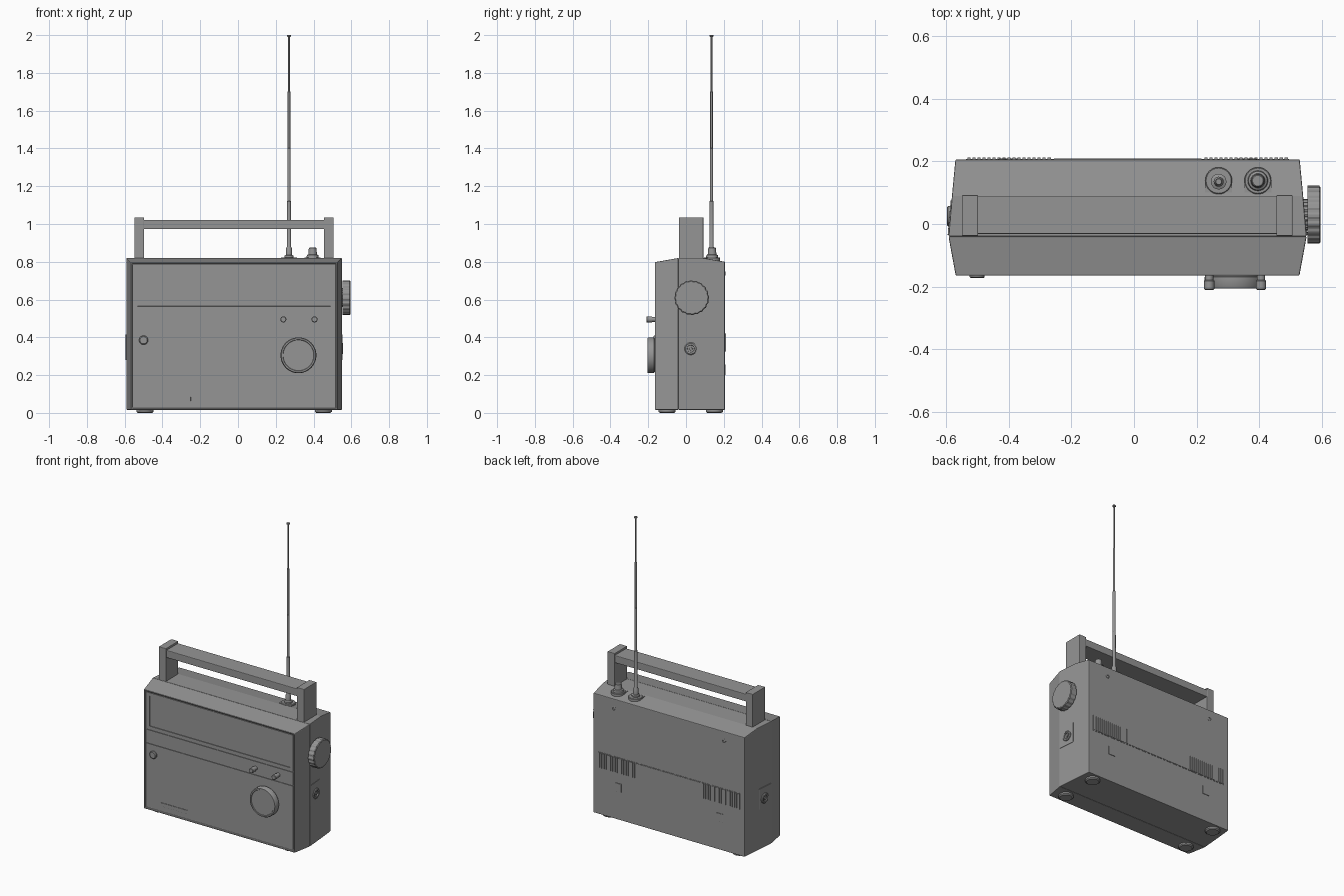
import bpy, bmesh, math
from mathutils import Matrix, Vector

cube = bpy.data.objects.get("Cube")
if cube:
    bpy.data.objects.remove(cube, do_unlink=True)

grey = bpy.data.materials.new("mid_grey")
grey.use_nodes = True
colour = (0.3, 0.3, 0.3, 1)
grey.diffuse_color = colour
grey.node_tree.nodes["Principled BSDF"].inputs["Base Color"].default_value = colour

CX = -0.0205                      # middle of the case
AXES = {"z": Matrix(), "x": Matrix.Rotation(math.pi / 2, 4, "Y"),
        "-x": Matrix.Rotation(-math.pi / 2, 4, "Y"),
        "y": Matrix.Rotation(-math.pi / 2, 4, "X"),
        "-y": Matrix.Rotation(math.pi / 2, 4, "X")}


def finish(name, bm, bevel=0, smooth=False):
    bmesh.ops.recalc_face_normals(bm, faces=bm.faces)
    mesh = bpy.data.meshes.new(name)
    bm.to_mesh(mesh)
    bm.free()
    mesh.materials.append(grey)
    ob = bpy.data.objects.new(name, mesh)
    bpy.context.collection.objects.link(ob)
    if bevel:
        mod = ob.modifiers.new("bevel", "BEVEL")
        mod.width = bevel
        mod.segments = 2
        mod.limit_method = "ANGLE"
    if smooth:
        bpy.ops.object.select_all(action="DESELECT")
        ob.select_set(True)
        bpy.context.view_layer.objects.active = ob
        bpy.ops.object.shade_smooth_by_angle(angle=math.radians(35))
    return ob


def box(name, lo, hi, bevel=0, turn=0):
    lo, hi = Vector(lo), Vector(hi)
    bm = bmesh.new()
    bmesh.ops.create_cube(bm, size=1, matrix=Matrix.Diagonal((*(hi - lo), 1)))
    bm.transform(Matrix.Translation((lo + hi) / 2) @ Matrix.Rotation(turn, 4, "Z"))
    return finish(name, bm, bevel)


def lathe(name, profile, axis, loc, segs=32, flute=0):
    """Turn (radius, height) pairs about an axis, with optional flutes."""
    bm = bmesh.new()
    rings = []
    for r, h in profile:
        ring = []
        for i in range(segs):
            a = math.tau * i / segs
            rr = r - flute * (i // 2 % 2)
            ring.append(bm.verts.new((rr * math.cos(a), rr * math.sin(a), h)))
        rings.append(ring)
    for a, b in zip(rings, rings[1:]):
        for i in range(segs):
            j = (i + 1) % segs
            bm.faces.new((a[i], a[j], b[j], b[i]))
    bm.faces.new(rings[0])
    bm.faces.new(rings[-1])
    bm.transform(Matrix.Translation(loc) @ AXES[axis])
    return finish(name, bm, smooth=not flute)


def shell(name, sections, recess=False):
    """Loft rectangular sections given as (y, half width, top)."""
    bm = bmesh.new()
    rings = [[bm.verts.new((CX + s * w, y, z)) for s, z in
              ((-1, 0.016), (1, 0.016), (1, top), (-1, top))] for y, w, top in sections]
    for a, b in zip(rings, rings[1:]):
        for i in range(4):
            j = (i + 1) % 4
            bm.faces.new((a[i], a[j], b[j], b[i]))
    front = bm.faces.new(rings[0])
    bm.faces.new(rings[-1])
    bmesh.ops.recalc_face_normals(bm, faces=bm.faces)
    if recess:
        bmesh.ops.inset_region(bm, faces=[front], thickness=0.012)
        bmesh.ops.inset_region(bm, faces=[front], thickness=0.001, depth=-0.009)
    return finish(name, bm, 0.004)


# Case halves
shell("front_case", [(-0.165, 0.548, 0.798), (-0.04, 0.571, 0.82)], True)
shell("back_case", [(-0.04, 0.571, 0.82), (0.09, 0.560, 0.82), (0.206, 0.549, 0.8)])

# Front panels
L, R = CX - 0.532, CX + 0.532
box("lower_panel", (L, -0.16, 0.032), (R, -0.154, 0.448))
box("control_strip", (L, -0.16, 0.453), (R, -0.154, 0.538))
box("slot_bar", (-0.45, -0.163, 0.062), (-0.25, -0.157, 0.085), 0.001)
bm = bmesh.new()
bmesh.ops.create_cube(bm, size=1, matrix=Matrix.Translation((CX, -0.157, 0.663))
                      @ Matrix.Diagonal((R - L, 0.006, 0.24, 1)))
bm.normal_update()
face = [f for f in bm.faces if f.normal.y < -0.9]
bmesh.ops.inset_region(bm, faces=face, thickness=0.03)
bmesh.ops.inset_region(bm, faces=face, thickness=0.0005, depth=-0.004)
finish("dial_panel", bm)

# Front controls
lathe("tuning_knob", [(0.088, 0), (0.088, 0.008), (0.095, 0.01), (0.095, 0.04),
                      (0.091, 0.046), (0.083, 0.046), (0.081, 0.043)],
      "-y", (0.32, -0.159, 0.305), 48)
for x, side in ((0.24, "right"), (0.405, "left")):
    lathe(side + "_small_knob", [(0.013, 0), (0.013, 0.02), (0.016, 0.022),
                                 (0.016, 0.048), (0.013, 0.051)],
          "-y", (x, -0.159, 0.495), 24)
lathe("round_button", [(0.024, 0), (0.024, 0.01), (0.019, 0.014)],
      "-y", (-0.5, -0.159, 0.385), 24)

# Side dial and sockets
lathe("side_dial", [(0.05, 0), (0.05, 0.012), (0.092, 0.012), (0.092, 0.05), (0.087, 0.054)],
      "x", (0.541, 0.03, 0.61), 80, 0.003)
for s, side in ((1, "left"), (-1, "right")):
    x = CX + s * 0.565
    box(side + "_socket_plate", (x - 0.004, -0.036, 0.28), (x + 0.004, 0.075, 0.415),
        0.001, s * 0.088)
    axis = "x" if s > 0 else "-x"
    lathe(side + "_socket", [(0.033, 0), (0.033, 0.01), (0.028, 0.014), (0.019, 0.014),
                             (0.018, 0.004), (0.009, 0.004), (0.008, 0.012)],
          axis, (CX + s * 0.562, 0.025, 0.34), 24)

# Carrying handle
for x, side in ((-0.523, "right"), (0.48, "left")):
    box(side + "_handle_post", (x - 0.026, -0.038, 0.815), (x + 0.026, 0.092, 1.035), 0.003)
box("handle_bar", (-0.51, -0.032, 0.973), (0.47, 0.09, 1.022), 0.004)

# Raised seats, aerial and top knob
for x, part in ((0.27, "aerial"), (0.395, "top_knob")):
    lathe(part + "_seat", [(0.043, -0.02), (0.043, 0.005), (0.04, 0.008)],
          "z", (x, 0.138, 0.815))
    box(part + "_seat_step", (x - 0.043, 0.1, 0.8), (x + 0.043, 0.138, 0.8205))
lathe("aerial", [(0.025, 0.815), (0.025, 0.832), (0.016, 0.836), (0.016, 0.87), (0.011, 0.88),
                 (0.01, 1.12), (0.0085, 1.122), (0.0085, 1.4), (0.007, 1.402),
                 (0.007, 1.7), (0.005, 1.702), (0.005, 1.99), (0.011, 1.992),
                 (0.011, 1.998), (0.009, 2.0)], "z", (0.27, 0.135, 0), 16)
lathe("top_knob", [(0.034, 0), (0.03, 0.02), (0.023, 0.024), (0.02, 0.057), (0.017, 0.06)],
      "z", (0.395, 0.138, 0.815), 24)

# Back vents, clips and screws
BX = CX
box("vent_strip", (BX - 0.515, 0.203, 0.32), (BX + 0.515, 0.2075, 0.425))
box("vent_label", (BX - 0.235, 0.204, 0.324), (BX + 0.235, 0.2095, 0.421))
for s in (-1, 1):
    side = "left" if s > 0 else "right"
    for i in range(17):
        x = BX + s * (0.25 + i * 0.016)
        box(f"{side}_vent_slat_{i + 1}", (x - 0.005, 0.204, 0.324), (x + 0.005, 0.2115, 0.421))
    x = BX + s * 0.37
    box(side + "_back_clip", (x - 0.024, 0.203, 0.2), (x + 0.024, 0.2095, 0.255), 0.001)
    lathe(side + "_back_screw", [(0.013, 0), (0.013, 0.004), (0.009, 0.006), (0.006, 0.002)],
          "y", (BX + s * 0.4, 0.203, 0.738), 16)
    # Feet
    for y, end in ((-0.1, "front"), (0.15, "back")):
        lathe(f"{side}_{end}_foot", [(0.038, 0), (0.045, 0.006), (0.045, 0.02)],
              "z", (BX + s * 0.472, y, 0), 24)
